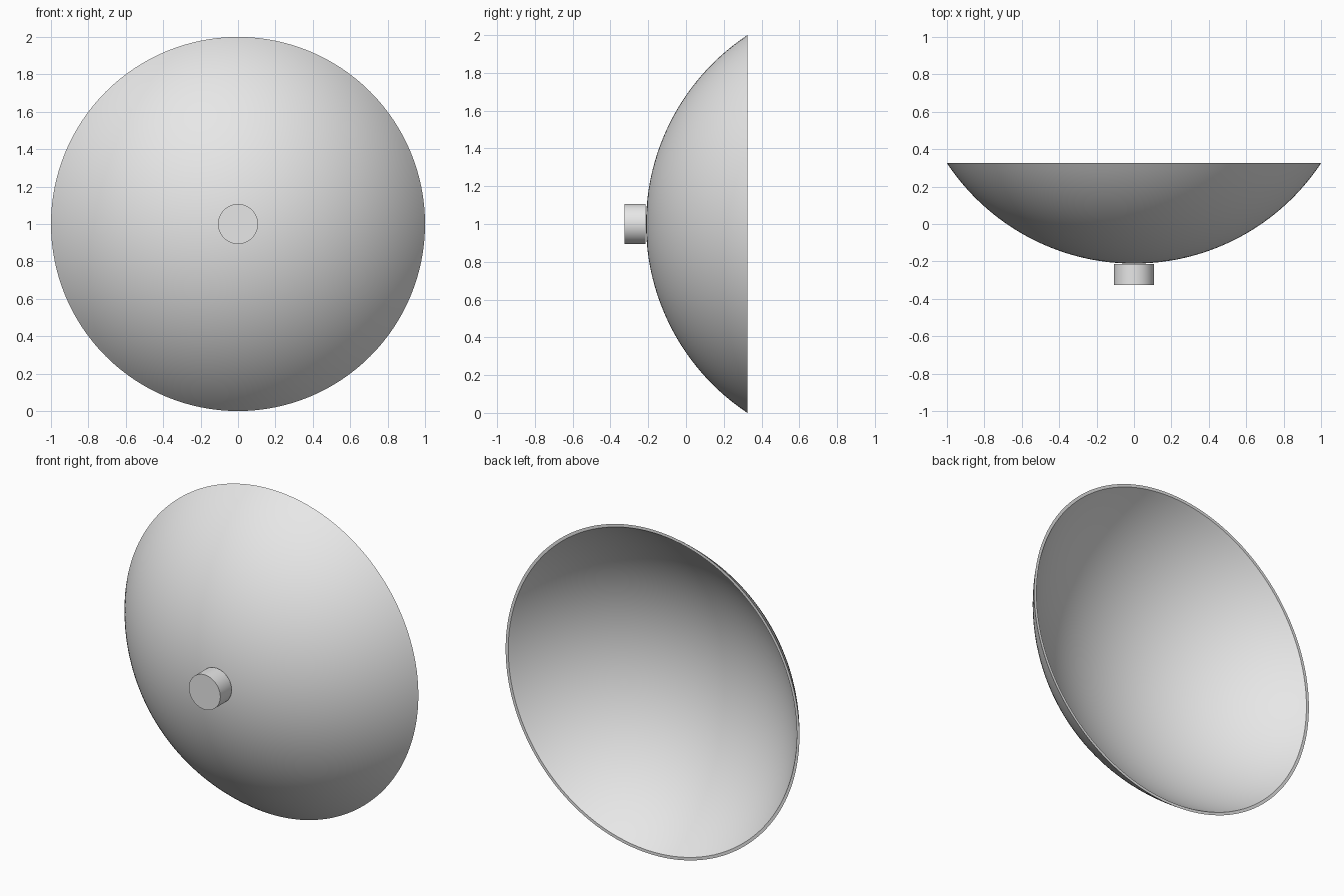
import bpy, bmesh
from math import sin, cos, acos, asin, pi, radians
from mathutils import Vector

cube = bpy.data.objects.get("Cube")
if cube:
    bpy.data.objects.remove(cube, do_unlink=True)

grey = bpy.data.materials.new("light grey")
grey.use_nodes = True
colour = (0.8, 0.8, 0.8, 1)
grey.diffuse_color = colour
grey.node_tree.nodes["Principled BSDF"].inputs["Base Color"].default_value = colour

SEGMENTS = 128
RINGS = 32
RADIUS = 1.2       # outer sphere radius of the shell
WALL = 0.015
RIM_Y = 0.325
MID_Z = 1.0


def lathe(name, profile):
    """Spin (radius, y) points round the horizontal y axis."""
    bm = bmesh.new()
    verts = [bm.verts.new((r, y, MID_Z)) for r, y in profile]
    edges = [bm.edges.new(pair) for pair in zip(verts, verts[1:])]
    bmesh.ops.spin(bm, geom=verts + edges, cent=(0, 0, MID_Z), axis=(0, 1, 0),
                   angle=2 * pi, steps=SEGMENTS)
    bmesh.ops.remove_doubles(bm, verts=bm.verts, dist=1e-5)
    bmesh.ops.recalc_face_normals(bm, faces=bm.faces)
    mesh = bpy.data.meshes.new(name)
    bm.to_mesh(mesh)
    bm.free()
    mesh.materials.append(grey)
    obj = bpy.data.objects.new(name, mesh)
    bpy.context.collection.objects.link(obj)
    bpy.ops.object.select_all(action='DESELECT')
    obj.select_set(True)
    bpy.context.view_layer.objects.active = obj
    bpy.ops.object.shade_smooth_by_angle(angle=radians(30))
    return obj


# Thin spherical dish, open to the back with a flat rim
rim_depth = RADIUS * cos(asin(1 / RADIUS))
centre_y = RIM_Y + rim_depth


def arc(radius):
    limit = acos(rim_depth / radius)
    angles = [limit * i / RINGS for i in range(RINGS + 1)]
    return [(radius * sin(a), centre_y - radius * cos(a)) for a in angles]


lathe("dish", arc(RADIUS) + arc(RADIUS - WALL)[::-1])

# Short round stub on the front of the dish
apex_y = centre_y - RADIUS
lathe("mounting_stub", [(0, -RIM_Y), (0.107, -RIM_Y), (0.107, apex_y - 0.003),
                        (0, apex_y - 0.003)])
